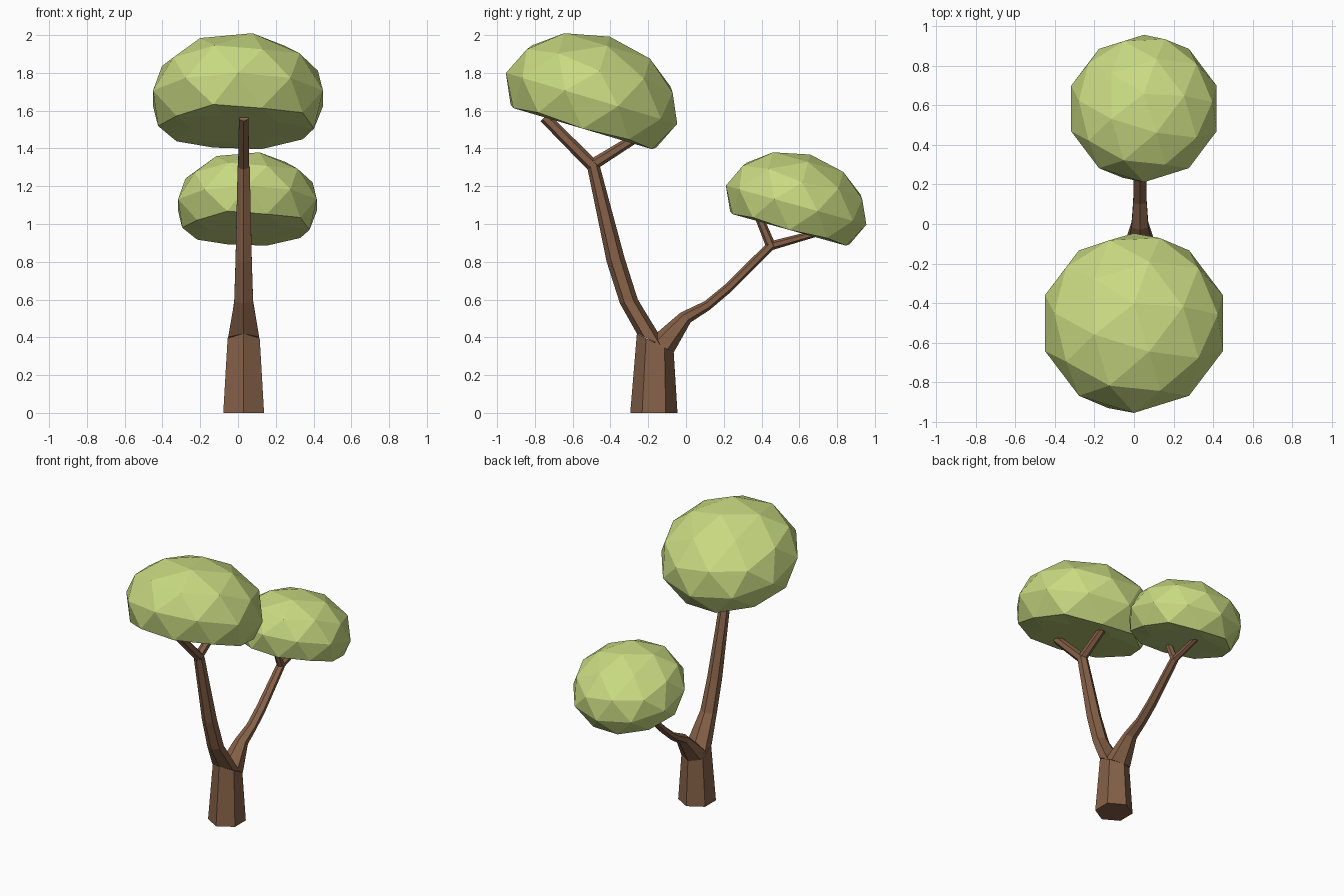
import bpy, bmesh, math
from mathutils import Matrix

cube = bpy.data.objects.get("Cube")
if cube:
    bpy.data.objects.remove(cube, do_unlink=True)


def make_material(name, rgb):
    mat = bpy.data.materials.new(name)
    mat.use_nodes = True
    mat.diffuse_color = (*rgb, 1)
    mat.node_tree.nodes["Principled BSDF"].inputs["Base Color"].default_value = (*rgb, 1)
    return mat


bark = make_material("bark brown", (0.235, 0.118, 0.064))
leaf = make_material("leaf green", (0.58, 0.70, 0.22))
TRUNK_X = 0.03


def finish(name, bm, mat):
    bmesh.ops.recalc_face_normals(bm, faces=bm.faces)
    mesh = bpy.data.meshes.new(name)
    bm.to_mesh(mesh)
    bm.free()
    mesh.materials.append(mat)
    obj = bpy.data.objects.new(name, mesh)
    bpy.context.collection.objects.link(obj)
    return obj


def limb(name, rings):
    """Six-sided loft; each ring is (front y, z, back y, z, half width)."""
    bm = bmesh.new()
    loops = []
    for ya, za, yb, zb, w in rings:
        loop = []
        for t, s in ((0, 0), (.25, 1), (.75, 1), (1, 0), (.75, -1), (.25, -1)):
            loop.append(bm.verts.new((TRUNK_X + s * w, ya + (yb - ya) * t, za + (zb - za) * t)))
        loops.append(loop)
    for low, high in zip(loops, loops[1:]):
        for i in range(6):
            j = (i + 1) % 6
            bm.faces.new((low[i], low[j], high[j], high[i]))
    bm.faces.new(loops[0])
    bm.faces.new(loops[-1])
    return finish(name, bm, bark)


def twig(name, start, end, r0, r1):
    """Straight six-sided branch between two (y, z) points."""
    dy, dz = end[0] - start[0], end[1] - start[1]
    n = math.hypot(dy, dz)
    ny, nz = -dz / n, dy / n
    limb(name, [(y + ny * r, z + nz * r, y - ny * r, z - nz * r, r * .866)
                for (y, z), r in ((start, r0), (end, r1))])


def canopy(name, centre, radius, tilt):
    """Faceted flattened ball with a flat underside, tipped to the back."""
    bm = bmesh.new()
    bmesh.ops.create_icosphere(bm, subdivisions=2, radius=1)
    for v in bm.verts:
        v.co.z = max(v.co.z, -0.49) * 0.72
    bm.transform(Matrix.Translation(centre) @ Matrix.Rotation(math.radians(-tilt), 4, 'X')
                 @ Matrix.Scale(radius, 4))
    finish(name, bm, leaf)


# Trunk and its two main limbs
limb("trunk", [(-.295, 0, -.045, 0, .108), (-.26, .42, -.065, .32, .085)])
limb("front_limb", [(-.26, .42, -.10, .345, .082), (-.35, .58, -.255, .60, .05),
                    (-.42, .80, -.325, .82, .043), (-.525, 1.31, -.457, 1.31, .032)])
limb("back_limb", [(-.20, .385, -.065, .32, .078), (-.03, .53, .025, .48, .042),
                   (.10, .592, .125, .545, .034), (.21, .682, .235, .638, .032),
                   (.43, .90, .465, .868, .026)])

# Forked twigs under each canopy
twig("front_twig_outer", (-.485, 1.30), (-.75, 1.565), .034, .029)
twig("front_twig_inner", (-.50, 1.31), (-.26, 1.46), .031, .025)
twig("back_twig_inner", (.453, .875), (.385, 1.04), .026, .022)
twig("back_twig_outer", (.44, .882), (.68, .948), .024, .018)

# Leaf canopies
canopy("front_canopy", (0, -.50, 1.665), .473, 16.5)
canopy("back_canopy", (.05, .583, 1.10), .386, 15.5)
